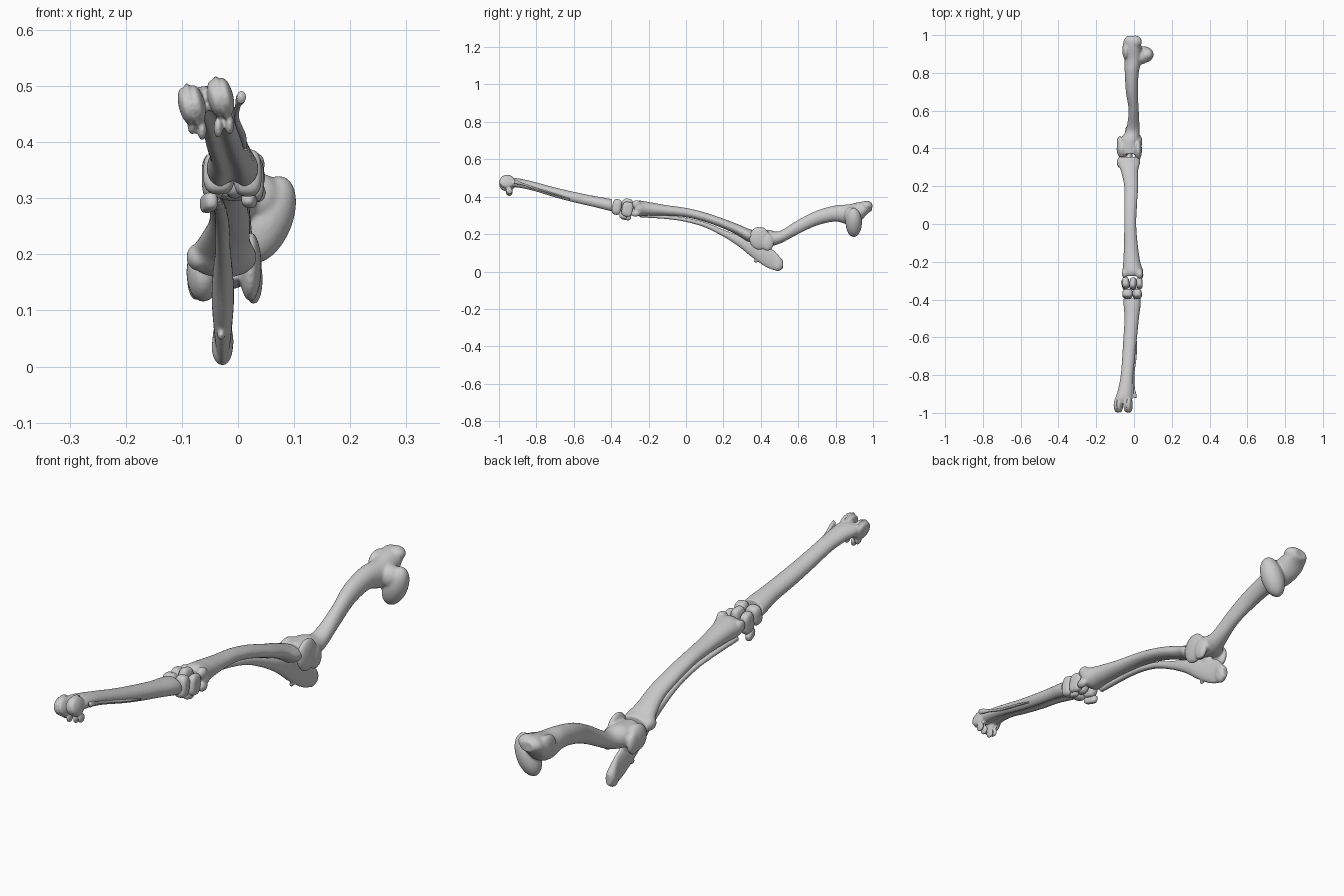
import bpy, bmesh, math
from mathutils import Vector, Matrix, Euler

SEG = 32

def spline(pts, steps=6):
    """Smooth in-between sections (Catmull-Rom)."""
    v = [Vector(p) for p in pts]
    v = [2 * v[0] - v[1]] + v + [2 * v[-1] - v[-2]]
    out = []
    for i in range(1, len(v) - 2):
        a, b, c, d = v[i - 1:i + 3]
        for s in range(steps):
            t = s / steps
            out.append(0.5 * (2 * b + (c - a) * t + (2 * a - 5 * b + 4 * c - d) * t * t
                              + (3 * b - a - 3 * c + d) * t ** 3))
    return out + [v[-2]]

def shaft(bm, sections, groove=0.0):
    """Loft along y. Section: y, centre x, centre z, half width, half height."""
    rings = []
    for y, cx, cz, rx, rz in spline(sections):
        ring = []
        for k in range(SEG):
            a = 2 * math.pi * k / SEG
            g = groove * math.exp(-((a - 1.5 * math.pi) ** 2) / 0.12)
            ring.append(bm.verts.new((cx + rx * math.cos(a), y, cz + rz * (math.sin(a) + g))))
        rings.append(ring)
    for r, q in zip(rings, rings[1:]):
        for k in range(SEG):
            n = (k + 1) % SEG
            bm.faces.new((r[k], r[n], q[n], q[k]))
    bm.faces.new(rings[0])
    bm.faces.new(rings[-1])

def lump(bm, loc, radii, rot=(0, 0, 0), power=1.0):
    """Ellipsoid; power below 1 makes it boxier."""
    vs = bmesh.ops.create_uvsphere(bm, u_segments=24, v_segments=16, radius=1)["verts"]
    m = Matrix.Translation(loc) @ Euler([math.radians(r) for r in rot]).to_matrix().to_4x4()
    for v in vs:
        c = [math.copysign(abs(q) ** power, q) * r for q, r in zip(v.co, radii)]
        v.co = m @ Vector(c)

def bone(name, bm, voxel=0.005, smooth=4):
    """Finish a bone, fusing its overlapping pieces into one skin."""
    bmesh.ops.recalc_face_normals(bm, faces=bm.faces)
    me = bpy.data.meshes.new(name)
    bm.to_mesh(me)
    bm.free()
    for p in me.polygons:
        p.use_smooth = True
    ob = bpy.data.objects.new(name, me)
    bpy.context.collection.objects.link(ob)
    if voxel:
        r = ob.modifiers.new("fuse", 'REMESH')
        r.mode, r.voxel_size, r.use_smooth_shade = 'VOXEL', voxel, True
        s = ob.modifiers.new("soften", 'SMOOTH')
        s.factor, s.iterations = 0.5, smooth
    return ob

# Upper arm bone: shaft, rounded head, tubercles, elbow roller
bm = bmesh.new()
shaft(bm, [(.37, -.025, .185, .045, .035), (.44, -.022, .18, .05, .043), (.50, -.006, .182, .036, .034),
           (.6, -.002, .238, .027, .038), (.7, -.011, .286, .032, .04), (.8, -.012, .31, .037, .043),
           (.87, -.005, .305, .046, .054), (.93, -.009, .32, .049, .052), (.97, -.01, .342, .045, .033),
           (.995, -.008, .345, .03, .02)])
lump(bm, (.052, .897, .262), (.045, .044, .082), (0, 22, 0))
lump(bm, (.035, .885, .30), (.045, .04, .045))
lump(bm, (.006, .965, .352), (.036, .033, .026))
lump(bm, (-.042, .92, .33), (.02, .05, .04))
lump(bm, (.022, .393, .178), (.02, .056, .062))
lump(bm, (-.062, .398, .168), (.03, .054, .053))
lump(bm, (.028, .435, .155), (.016, .035, .045))
lump(bm, (-.075, .43, .16), (.016, .035, .042))
bone("humerus", bm)

# Forearm front bone
bm = bmesh.new()
shaft(bm, [(-.275, -.008, .337, .048, .033), (-.25, -.006, .337, .055, .042), (-.2, -.012, .335, .045, .037),
           (-.1, -.017, .326, .036, .028), (0, -.02, .315, .032, .025), (.1, -.018, .291, .034, .025),
           (.2, -.015, .256, .037, .026), (.28, -.024, .222, .046, .03), (.325, -.027, .197, .06, .035),
           (.355, -.025, .19, .056, .032)])
lump(bm, (-.07, .325, .195), (.022, .03, .025))
lump(bm, (.03, -.265, .36), (.018, .025, .022))
lump(bm, (-.05, -.262, .345), (.014, .025, .025))
lump(bm, (.035, -.27, .31), (.015, .025, .018))
bone("radius", bm)

# Forearm rear bone with elbow point
bm = bmesh.new()
shaft(bm, [(-.25, -.042, .302, .012, .012), (-.1, -.036, .29, .012, .010), (0, -.031, .276, .012, .011),
           (.1, -.028, .25, .013, .014), (.2, -.027, .205, .014, .019), (.28, -.027, .165, .018, .03),
           (.35, -.027, .124, .02, .046), (.42, -.027, .084, .017, .055), (.47, -.027, .060, .015, .053),
           (.5, -.027, .043, .019, .037), (.518, -.027, .038, .012, .022)])
lump(bm, (-.028, .49, .035), (.019, .026, .033))
lump(bm, (-.03, .375, .057), (.007, .012, .01))
lump(bm, (-.027, .41, .13), (.016, .03, .028))
bone("ulna", bm, 0.004, 3)

# Wrist bones: two rows of rounded blocks and a rear nub
wrist = [((-.044, -.313, .338), (.020, .030, .042), 6), ((-.006, -.316, .345), (.019, .031, .045), -5),
         ((.029, -.313, .333), (.017, .030, .040), 4), ((-.034, -.370, .345), (.028, .024, .038), -4),
         ((.017, -.370, .345), (.025, .025, .042), 5), ((-.052, -.322, .292), (.013, .030, .017), 15),
         ((.02, -.335, .297), (.013, .022, .014), -10)]
for i, (loc, rad, twist) in enumerate(wrist):
    bm = bmesh.new()
    lump(bm, loc, rad, (-10, 0, twist), 0.65)
    bone("wrist_bone_%d" % (i + 1), bm, 0.004, 3)

# Long foot bone with rear groove and ridged end rollers
bm = bmesh.new()
shaft(bm, [(-.395, -.01, .35, .046, .036), (-.43, -.01, .358, .045, .035), (-.5, -.012, .373, .038, .032),
           (-.6, -.02, .395, .036, .031), (-.7, -.028, .42, .034, .029), (-.8, -.037, .449, .033, .027),
           (-.87, -.045, .466, .038, .027), (-.92, -.053, .473, .045, .027), (-.95, -.057, .47, .043, .022)],
      groove=0.45)
for i, x in enumerate((-.092, -.073, -.040, -.022)):
    z = .464 + .25 * (x + .092)
    lump(bm, (x, -.958, z), (.0135, .04, .034), (0, -14, 0))
for x in (-.083, -.031):
    z = .464 + .25 * (x + .092)
    lump(bm, (x, -.956, z), (.007, .043, .041), (0, -14, 0))
for x, z in ((-.082, .432), (-.064, .422), (-.035, .426), (-.015, .432)):
    lump(bm, (x, -.945, z), (.008, .018, .019), (20, 0, 0))
bone("cannon_bone", bm, 0.0035, 3)

# Slim side splint with flared tip
bm = bmesh.new()
shaft(bm, [(-.62, .013, .388, .003, .003), (-.7, .008, .412, .006, .005), (-.8, -.003, .442, .005, .005),
           (-.87, .0, .466, .005, .006), (-.9, .004, .476, .008, .010), (-.92, .006, .48, .008, .011)])
bone("splint_bone", bm, 0)
